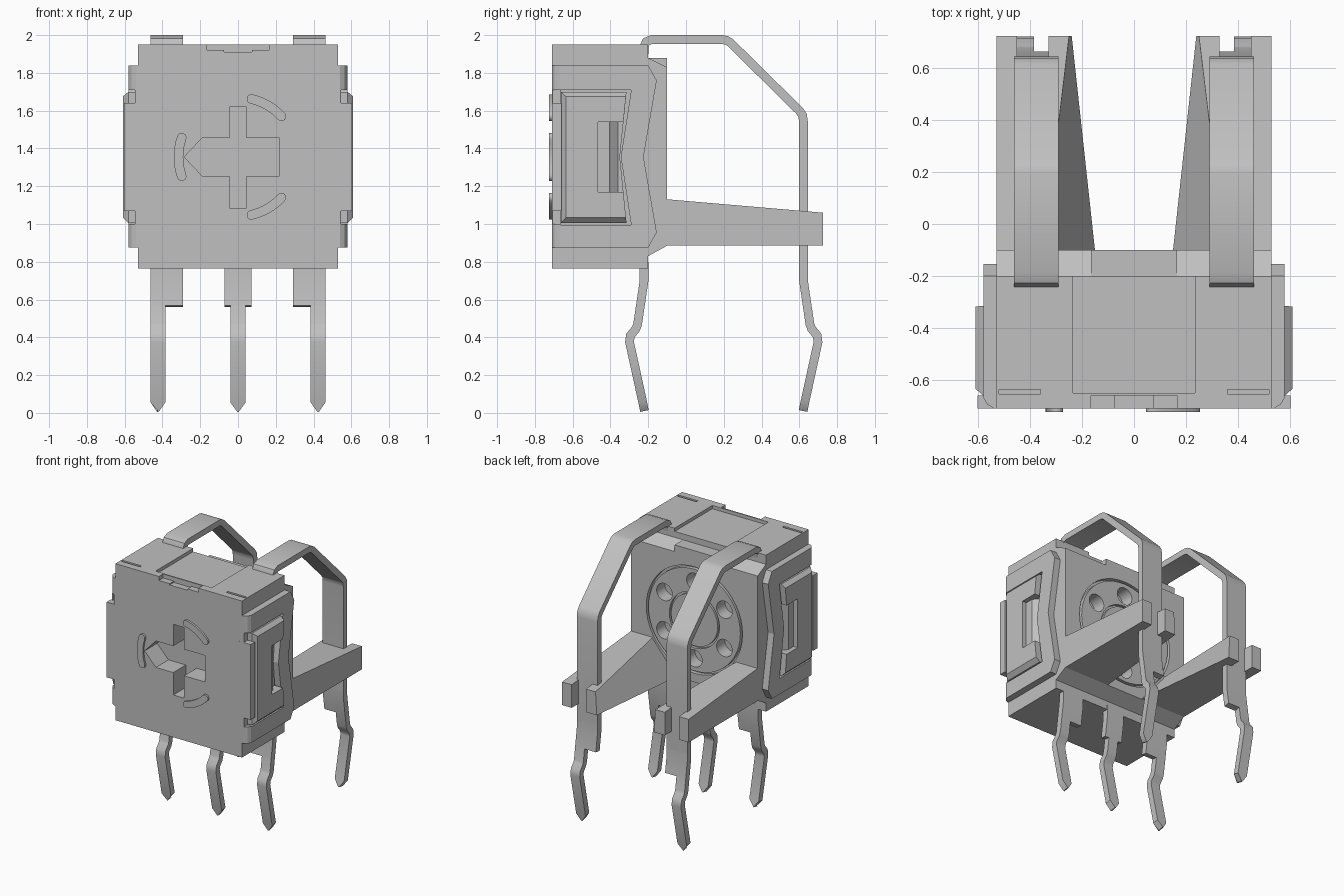
import bpy, bmesh, math
from mathutils import Vector

cube = bpy.data.objects.get("Cube")
if cube:
    bpy.data.objects.remove(cube, do_unlink=True)

grey = bpy.data.materials.new("light grey")
grey.use_nodes = True
GREY = (0.53, 0.53, 0.53, 1)
grey.diffuse_color = GREY
grey.node_tree.nodes["Principled BSDF"].inputs["Base Color"].default_value = GREY

AXES = {"x": lambda u, v, d: (d, u, v), "y": lambda u, v, d: (u, d, v), "z": lambda u, v, d: (u, v, d)}


def finish(name, bm, smooth=False):
    bmesh.ops.recalc_face_normals(bm, faces=bm.faces)
    mesh = bpy.data.meshes.new(name)
    bm.to_mesh(mesh)
    bm.free()
    mesh.materials.append(grey)
    ob = bpy.data.objects.new(name, mesh)
    bpy.context.collection.objects.link(ob)
    if smooth:
        select(ob)
        bpy.ops.object.shade_smooth_by_angle(angle=math.radians(35))
    return ob


def select(ob):
    bpy.ops.object.select_all(action="DESELECT")
    ob.select_set(True)
    bpy.context.view_layer.objects.active = ob


def loft(name, axis, *layers, smooth=False):
    """Skin a stack of (outline, depth) layers along an axis and cap both ends."""
    bm = bmesh.new()
    rings = [[bm.verts.new(AXES[axis](u, v, d)) for u, v in pts] for pts, d in layers]
    n = len(rings[0])
    for a, b in zip(rings, rings[1:]):
        for i in range(n):
            j = (i + 1) % n
            bm.faces.new((a[i], a[j], b[j], b[i]))
    bm.faces.new(rings[0])
    bm.faces.new(rings[-1])
    return finish(name, bm, smooth)


def prism(name, axis, pts, a, b, smooth=False):
    return loft(name, axis, (pts, a), (pts, b), smooth=smooth)


def box(name, x, y, z):
    return prism(name, "z", [(x[0], y[0]), (x[1], y[0]), (x[1], y[1]), (x[0], y[1])], *z)


def circle(cx, cz, r, n=32):
    return [(cx + r * math.cos(math.tau * i / n), cz + r * math.sin(math.tau * i / n)) for i in range(n)]


def ring(name, cz, r0, r1, y0, y1, n=48):
    """Flat washer around the y axis."""
    bm = bmesh.new()
    loops = [[bm.verts.new((u, y, v)) for u, v in circle(0, cz, r, n)]
             for r, y in ((r0, y0), (r1, y0), (r1, y1), (r0, y1))]
    for k in range(4):
        a, b = loops[k], loops[(k + 1) % 4]
        for i in range(n):
            j = (i + 1) % n
            bm.faces.new((a[i], a[j], b[j], b[i]))
    return finish(name, bm)


def cut(ob, *cutters):
    for c in cutters:
        mod = ob.modifiers.new("cut", "BOOLEAN")
        mod.operation, mod.solver, mod.object = "DIFFERENCE", "EXACT", c
        select(ob)
        bpy.ops.object.modifier_apply(modifier=mod.name)
        bpy.data.objects.remove(c, do_unlink=True)


def ribbon(name, stations, t=0.046):
    """Bent sheet strip; each station is (y, z, x0, x1) on the centre line."""
    p = [Vector((s[0], s[1])) for s in stations]
    bm, rows = bmesh.new(), []
    for i, (y, z, x0, x1) in enumerate(stations):
        d0 = (p[i] - p[i - 1]).normalized() if i else (p[1] - p[0]).normalized()
        d1 = (p[i + 1] - p[i]).normalized() if i < len(p) - 1 else d0
        n0, n1 = Vector((-d0.y, d0.x)), Vector((-d1.y, d1.x))
        m = (n0 + n1).normalized()
        m *= t / 2 / m.dot(n0)
        rows.append([bm.verts.new((x, y + k * m.x, z + k * m.y)) for x, k in ((x0, 1), (x1, 1), (x1, -1), (x0, -1))])
    for a, b in zip(rows, rows[1:]):
        for i in range(4):
            j = (i + 1) % 4
            bm.faces.new((a[i], a[j], b[j], b[i]))
    bm.faces.new(rows[0])
    bm.faces.new(rows[-1])
    return finish(name, bm, True)


CZ = 1.355  # height of the dial axis

# Housing: side profile swept across the width
housing = prism("housing", "x", [(-.71, .765), (-.2, .765), (-.2, .83), (-.1, .885), (-.1, 1.83), (-.2, 1.88),
                                 (-.2, 1.95), (-.71, 1.95)], -.53, .53)
cut(housing,
    # arrow and cross socket in the front
    prism("c", "y", [(-.285, CZ), (-.19, 1.455), (-.045, 1.455), (-.045, 1.62), (.045, 1.62), (.045, 1.455),
                     (.22, 1.455), (.22, 1.255), (.045, 1.255), (.045, 1.085), (-.045, 1.085), (-.045, 1.255),
                     (-.19, 1.255)], -.8, -.56),
    # shallow channel and notches along the top
    box("c", (-.235, .235), (-.65, -.195), (1.925, 2.1)),
    box("c", (-.165, -.075), (-.8, -.66), (1.92, 2.1)),
    box("c", (.075, .165), (-.8, -.66), (1.92, 2.1)),
    box("c", (-.075, .075), (-.8, -.66), (1.91, 2.1)),
    box("c", (-.52, -.36), (-.655, -.637), (1.92, 2.1)),
    box("c", (.36, .52), (-.655, -.637), (1.92, 2.1)),
    # dial grooves in the back
    ring("c", CZ, .385, .403, -.13, 0),
    ring("c", CZ, .195, .21, -.12, 0))
for k in range(6):
    a = math.radians(30 + 60 * k)
    cut(housing, prism("c", "y", circle(.29 * math.cos(a), CZ + .29 * math.sin(a), .065), -.2, 0))
select(housing)
bpy.ops.object.shade_smooth_by_angle(angle=math.radians(30))
box("back_top_block", (-.165, .165), (-.21, -.1), (1.8, 1.88))

# Raised arc marks around the socket
for name, mid, half in (("upper_arc", 60, 17), ("lower_arc", -60, 17), ("side_arc", 180, 19)):
    pts = []
    for r0, base, sgn in ((.34, mid + half, -1), (.29, mid - half, 1)):
        for i in range(9):
            a = math.radians(base + sgn * 2 * half * i / 8)
            pts.append((r0 * math.cos(a), CZ + r0 * math.sin(a)))
        e = math.radians(base + sgn * 2 * half)     # rounded end
        for i in range(1, 6):
            q = e + (0 if sgn < 0 else math.pi) - math.pi * i / 6
            pts.append((.315 * math.cos(e) + .025 * math.cos(q), CZ + .315 * math.sin(e) + .025 * math.sin(q)))
    prism(name + "_mark", "y", pts, -.725, -.70, True)

for s, side in ((1, "left"), (-1, "right")):
    # Side frame with rounded front edge and bowed back edge
    def outline(f):
        return [(f, .875), (-.2, .875), (-.155, .955), (-.225, CZ), (-.155, 1.76), (-.2, 1.84), (f, 1.84)]
    frame = loft(side + "_frame", "x", (outline(-.71), s * .5), (outline(-.71), s * .54),
                 (outline(-.695), s * .565), (outline(-.67), s * .58))
    cut(frame,
        prism("c", "x", [(-.665, .995), (-.29, .995), (-.345, CZ), (-.29, 1.71), (-.665, 1.71)], s * .53, s * .7),
        box("c", sorted((s * .545, s * .7)), (-.8, -.655), (1.64, 1.71)),
        box("c", sorted((s * .545, s * .7)), (-.8, -.655), (1.0, 1.07)))
    box(side + "_front_lip", sorted((s * .5, s * .603)), (-.7105, -.66), (1.07, 1.64))

    # Raised side block with tapered rim and latch window
    low = [(-.662, 1.005), (-.315, 1.005), (-.35, CZ), (-.315, 1.70), (-.662, 1.70)]
    top = [(-.635, 1.035), (-.318, 1.035), (-.35, CZ), (-.318, 1.675), (-.635, 1.675)]
    block = loft(side + "_block", "x", (low, s * .5), (low, s * .58), (top, s * .61))
    cut(block,
        box("c", sorted((s * .575, s * .7)), (-.465, -.25), (1.17, 1.54)),
        prism("c", "z", [(s * .58, -.41), (s * .54, -.36), (s * .54, -.25), (s * .58, -.25)], 1.17, 1.54))

    # Support arm, tapering backwards, with a slot for the lead
    arm = loft(side + "_arm", "y",
               ([(s * .145, .885), (s * .53, .885), (s * .53, 1.135), (s * .355, 1.135)], -.15),
               ([(s * .24, .885), (s * .53, .885), (s * .53, 1.06), (s * .25, 1.06)], .725))
    cut(arm, box("c", sorted((s * .33, s * .45)), (.60, .8), (.8, 1.2)))

    # Wire strap bent over the top and down the back
    strap = [(-.222, 1.90), (-.222, 1.94), (-.21, 1.965), (-.18, 1.977), (.19, 1.977), (.215, 1.972), (.235, 1.96),
             (.60, 1.60), (.617, 1.575), (.622, 1.54), (.622, .75)]
    ribbon(side + "_strap", [(y, z, s * .29, s * .463) for y, z in strap])

# Solder pins: wide shoulder, then a kinked narrow blade with a pointed tip
KINK = [(0, .70), (.034, .47), (.043, .445), (.072, .41), (.077, .375), (.008, .06), (-.002, .01)]


def pin(name, y, sy, wide, narrow):
    mid = sum(narrow) / 2
    ribbon(name + "_shoulder", [(y, .80, *wide), (y, .70, *wide), (y + sy * .02, .565, *wide)])
    pts = [(y, .80)] + [(y + sy * d, z) for d, z in KINK]
    ribbon(name, [(*p, *narrow) for p in pts[:-1]] + [(*pts[-1], mid - .004, mid + .004)])


for s, side in ((1, "left"), (-1, "right")):
    pin("front_" + side + "_pin", -.222, -1, (s * .29, s * .463), (s * .385, s * .463))
    pin("back_" + side + "_pin", .622, 1, (s * .29, s * .463), (s * .385, s * .463))
pin("front_middle_pin", -.222, -1, (-.072, .072), (-.04, .04))
